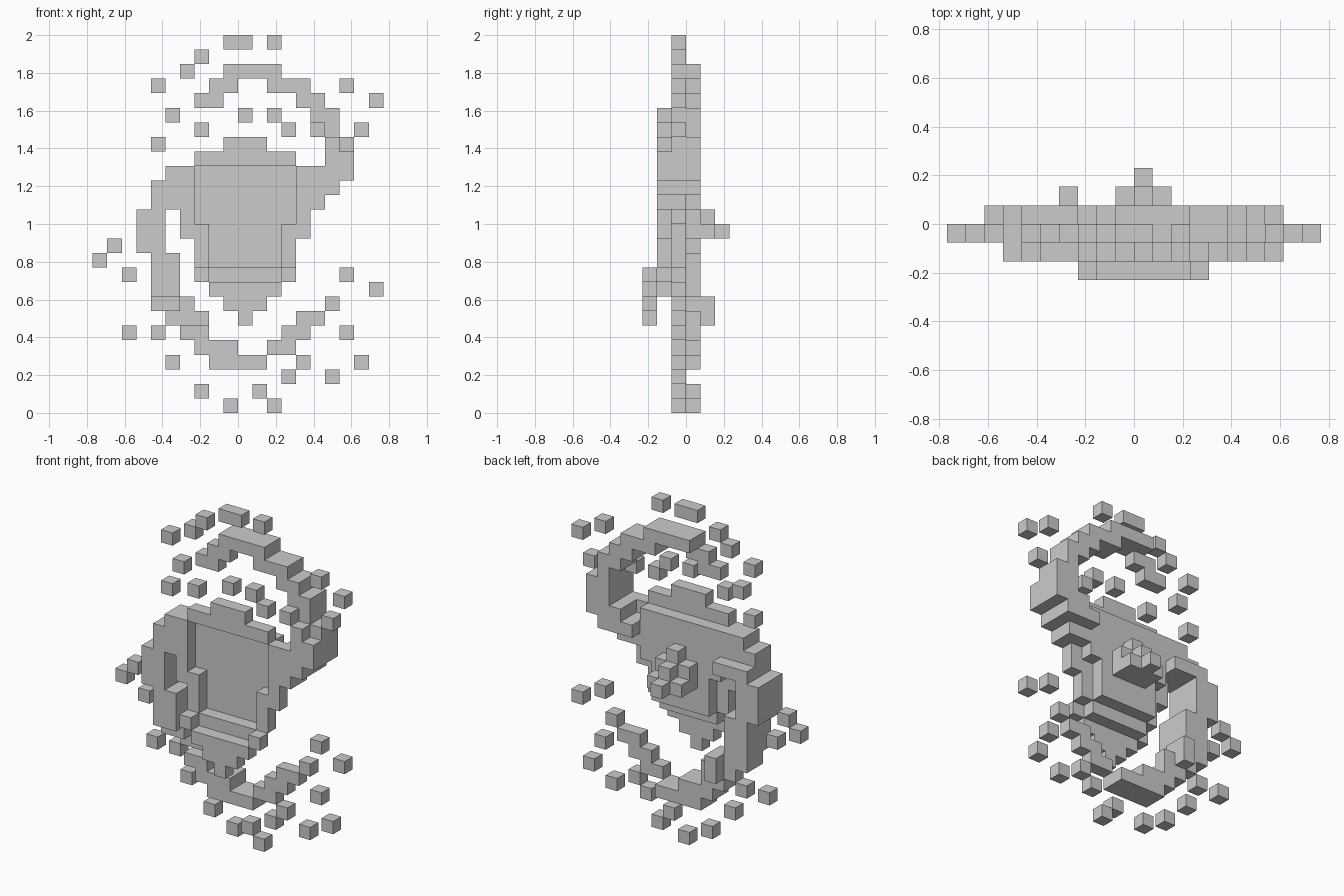
import bpy, bmesh

if "Cube" in bpy.data.objects:
    bpy.data.objects.remove(bpy.data.objects["Cube"])

V = 2 / 26          # voxel size; model is 20 x 6 x 26 voxels


def voxel_part(name, boxes):
    """Boxes are (col0, col1, row0, row1, layer0, layer1), inclusive, rows counted from the top.
    Only the outer skin of the merged voxels is built."""
    cells = set()
    for a, b, r0, r1, c, d in boxes:
        cells |= {(i, j, 25 - r) for i in range(a, b + 1)
                  for r in range(r0, r1 + 1) for j in range(c, d + 1)}
    bm = bmesh.new()
    cache = {}

    def vert(p):
        if p not in cache:
            cache[p] = bm.verts.new([q * V for q in p])
        return cache[p]

    for cell in sorted(cells):
        for ax in range(3):
            u, w = (ax + 1) % 3, (ax + 2) % 3
            for side in (0, 1):
                n = list(cell)
                n[ax] += 2 * side - 1
                if tuple(n) in cells:
                    continue
                loop = []
                for du, dw in ((0, 0), (1, 0), (1, 1), (0, 1)):
                    p = list(cell)
                    p[ax] += side
                    p[u] += du
                    p[w] += dw
                    loop.append(vert(tuple(p)))
                bm.faces.new(loop if side else loop[::-1])
    me = bpy.data.meshes.new(name)
    bm.to_mesh(me)
    bm.free()
    ob = bpy.data.objects.new(name, me)
    bpy.context.collection.objects.link(ob)


# Central shield: recessed panel
voxel_part("shield_panel", [(-3, 3, 9, 12, -1, -1), (-2, 2, 13, 15, -1, -1)])

# Raised rim: crest, side columns, lower columns
voxel_part("shield_rim", [
    (-1, 1, 7, 7, -2, -2), (-3, 3, 8, 8, -2, -2),
    (-4, -4, 9, 13, -2, -2), (4, 4, 9, 13, -2, -2),
    (-3, -3, 13, 15, -2, -2), (3, 3, 13, 15, -2, -2)])

# Pointed chin stepping forward
voxel_part("shield_chin", [
    (-2, 2, 16, 16, -2, -2), (-3, -3, 16, 16, -3, -3), (3, 3, 16, 16, -3, -3),
    (-2, 2, 17, 17, -3, -3), (-1, 1, 18, 18, -3, -3), (0, 0, 19, 19, -3, -3)])

# Stepped boss on the back of the shield
voxel_part("back_boss", [
    (0, 0, 11, 11, 0, 0), (-1, 1, 12, 12, 0, 0), (0, 0, 12, 12, 1, 1),
    (-1, 1, 13, 13, 0, 1), (0, 0, 13, 13, 2, 2)])

# Upper swirl arm, from the top round the right to the shield
voxel_part("upper_arm", [
    (-3, -2, 4, 4, -1, -1), (-2, -1, 3, 3, -1, -1), (-1, 2, 2, 2, -1, 0),
    (2, 4, 3, 3, -1, 0), (4, 5, 4, 4, -1, 0), (5, 6, 5, 5, -1, 0),
    (6, 6, 6, 6, -1, 0), (6, 6, 7, 7, -2, 0), (7, 7, 7, 7, -1, 0),
    (6, 7, 8, 8, -2, 0), (5, 7, 9, 9, -2, 0),
    (4, 6, 10, 10, -2, 0), (4, 5, 11, 11, -2, -1)])

# Lower swirl arm, from the shield round the left to the bottom right
voxel_part("lower_arm", [
    (-5, -4, 9, 9, -2, -1), (-6, -4, 10, 10, -2, -1), (-6, -4, 11, 11, -2, 0),
    (-7, -6, 12, 14, -2, 0), (-6, -5, 15, 17, -2, 0),
    (-6, -5, 18, 18, -1, 0), (-4, -4, 18, 19, 0, 1), (-5, -3, 19, 19, 0, 0),
    (-4, -3, 20, 20, -1, 0), (-3, -1, 21, 21, -1, 0), (-2, 1, 22, 22, -1, 0),
    (2, 3, 21, 21, -1, -1), (3, 4, 20, 20, -1, -1),
    (4, 5, 19, 19, -1, -1), (6, 6, 18, 18, -1, -1)])

# Loose floating cubes, (column, row) grouped by depth layer
sparks = {
    -2: [(0, 5), (2, 5), (-3, 6), (3, 6), (5, 6)],
    -1: [(-1, 0), (0, 0), (2, 0), (-3, 1), (-4, 2), (-6, 3), (7, 3), (9, 4),
         (-5, 5), (8, 6), (-6, 7), (-9, 14), (-10, 15), (-8, 16), (7, 16),
         (9, 17), (7, 20), (4, 22), (8, 22), (3, 23), (6, 23), (1, 24), (2, 25)],
    0: [(-8, 20), (-6, 20), (-5, 22), (-3, 24), (-1, 25)],
}
for layer, (label, cubes) in zip(sparks, zip(("front", "middle", "back"), sparks.values())):
    voxel_part(label + "_sparks", [(i, i, r, r, layer, layer) for i, r in cubes])
